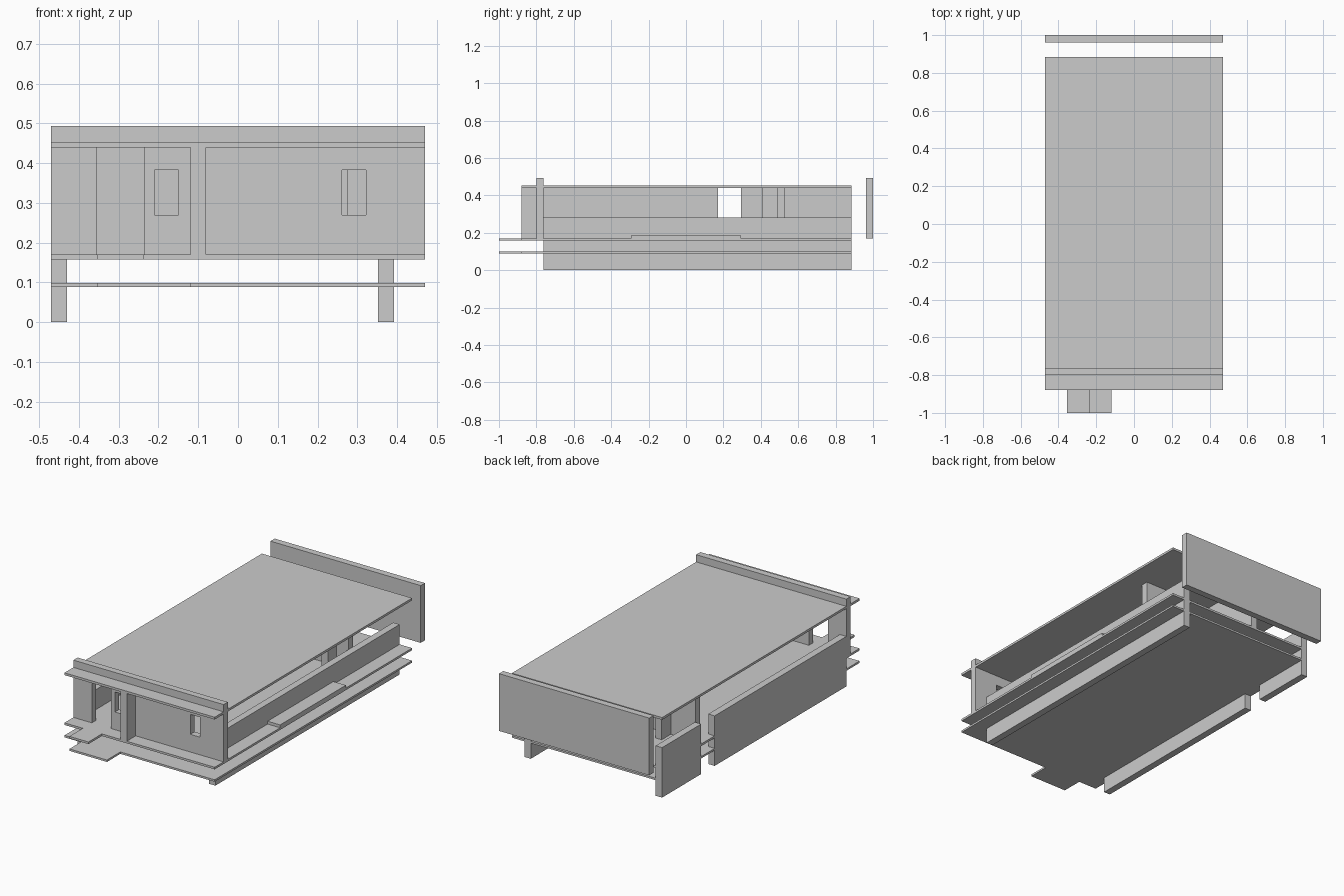
import bpy, bmesh

if "Cube" in bpy.data.objects:
    bpy.data.objects.remove(bpy.data.objects["Cube"])

def slab(name, *boxes):
    """One object made of boxes given as (x0, x1, y0, y1, z0, z1)."""
    bm = bmesh.new()
    for x0, x1, y0, y1, z0, z1 in boxes:
        vs = bmesh.ops.create_cube(bm, size=1)["verts"]
        for v in vs:
            v.co.x = x1 if v.co.x > 0 else x0
            v.co.y = y1 if v.co.y > 0 else y0
            v.co.z = z1 if v.co.z > 0 else z0
    me = bpy.data.meshes.new(name)
    bm.to_mesh(me)
    bm.free()
    ob = bpy.data.objects.new(name, me)
    bpy.context.collection.objects.link(ob)
    return ob

def plate(name, outline, z0, z1):
    """Flat plate extruded from an outline."""
    bm = bmesh.new()
    f = bm.faces.new([bm.verts.new((x, y, z0)) for x, y in outline])
    r = bmesh.ops.extrude_face_region(bm, geom=[f])
    for v in r["geom"]:
        if isinstance(v, bmesh.types.BMVert):
            v.co.z = z1
    bmesh.ops.recalc_face_normals(bm, faces=bm.faces)
    me = bpy.data.meshes.new(name)
    bm.to_mesh(me)
    bm.free()
    ob = bpy.data.objects.new(name, me)
    bpy.context.collection.objects.link(ob)

def window_wall(name, x0, x1, w0, w1, y0, y1, z0, z1, s0, s1):
    """Wall along x with one window opening."""
    slab(name, (x0, w0, y0, y1, z0, z1), (w1, x1, y0, y1, z0, z1),
         (w0, w1, y0, y1, z0, s0), (w0, w1, y0, y1, s1, z1))

W, F, B = 0.47, -0.88, 0.885
Z0, Z1 = 0.17, 0.44          # storey floor and ceiling

# Roof and the two floor plates, each with its landing at the front
slab("roof", (-W, W, F, B, Z1, 0.453))
for name, right, z0, z1 in (("upper_floor", -0.236, 0.158, Z0),
                            ("lower_floor", -0.12, 0.088, 0.099)):
    plate(name, [(-W, F), (-0.355, F), (-0.355, -1), (right, -1), (right, F),
                 (W, F), (W, B), (-W, B)], z0, z1)

# Front wall: door opening, two windows, parapet
y0, y1 = -0.80, -0.762
slab("front_wall_left", (-W, -0.355, y0, y1, Z0, Z1))
window_wall("front_wall_middle", -0.236, -0.08, -0.21, -0.15, y0, y1, Z0, Z1, 0.27, 0.383)
window_wall("front_wall_right", -0.08, W, 0.262, 0.322, y0, y1, Z0, Z1, 0.27, 0.383)
slab("front_parapet", (-W, W, y0, y1, Z1, 0.494))

# Free-standing back wall
slab("back_wall", (-W, W, 0.962, 1, Z0, 0.494))

# Low side walls down to the ground, left one with a door gap
slab("right_side_wall", (0.352, 0.392, y1, B, 0, 0.283))
slab("left_side_wall", (-W, -0.43, y1, 0.415, 0, 0.283), (-W, -0.43, 0.535, B, 0, 0.283))

# Interior walls
slab("central_wall", (-0.12, -0.08, F, 0.17, Z0, Z1), (-0.12, -0.08, 0.293, B, Z0, Z1))
slab("cross_wall", (-0.43, 0.352, 0.487, 0.527, Z0, Z1))
slab("right_partition", (0.235, 0.275, 0.41, 0.487, Z0, Z1))
slab("left_partition", (-0.275, -0.235, 0.527, 0.61, Z0, Z1))

# Low step on the right terrace
slab("side_step", (0.392, W, -0.295, 0.293, Z0, 0.186))
